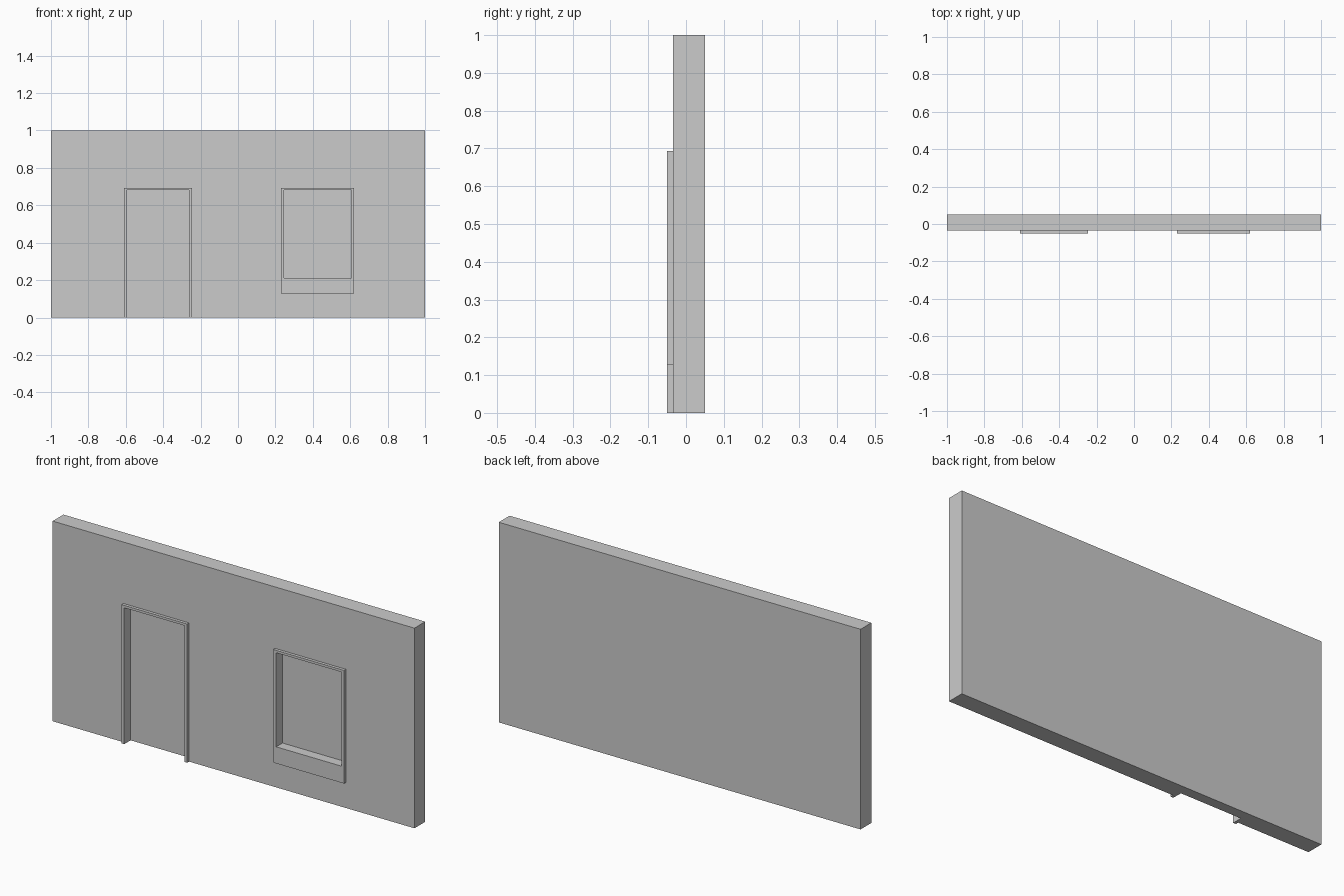
import bpy, bmesh

if "Cube" in bpy.data.objects:
    bpy.data.objects.remove(bpy.data.objects["Cube"])

WALL_FRONT, WALL_BACK = -0.035, 0.05
TRIM_FRONT, RECESS_Y = -0.05, 0.0


def extrude_outline(name, pts, y0, y1):
    """Extrude an x/z outline from y0 (front) to y1 (back)."""
    bm = bmesh.new()
    face = bm.faces.new([bm.verts.new((x, y0, z)) for x, z in pts])
    ext = bmesh.ops.extrude_face_region(bm, geom=[face], use_keep_orig=True)
    verts = [g for g in ext["geom"] if isinstance(g, bmesh.types.BMVert)]
    bmesh.ops.translate(bm, verts=verts, vec=(0, y1 - y0, 0))
    bmesh.ops.recalc_face_normals(bm, faces=bm.faces)
    mesh = bpy.data.meshes.new(name)
    bm.to_mesh(mesh)
    bm.free()
    obj = bpy.data.objects.new(name, mesh)
    bpy.context.collection.objects.link(obj)
    return obj


def rect(x0, x1, z0, z1):
    return [(x0, z0), (x1, z0), (x1, z1), (x0, z1)]


def cut(target, name, pts, y0, y1):
    """Subtract an extruded outline from the target."""
    cutter = extrude_outline(name, pts, y0, y1)
    cutter.hide_render = True
    cutter.display_type = 'WIRE'
    cutter.hide_set(True)
    mod = target.modifiers.new(name, 'BOOLEAN')
    mod.operation = 'DIFFERENCE'
    mod.solver = 'EXACT'
    mod.object = cutter


# Wall slab
wall = extrude_outline("wall", rect(-1, 1, 0, 1), WALL_FRONT, WALL_BACK)

# Door and window recesses
cut(wall, "door_cutter", rect(-0.594, -0.261, -0.1, 0.681), -0.1, RECESS_Y)
cut(wall, "window_cutter", rect(0.246, 0.606, 0.211, 0.681), -0.1, RECESS_Y)

# Door trim: U-shaped outline open at the floor
extrude_outline("door_trim", [
    (-0.609, 0), (-0.594, 0), (-0.594, 0.681), (-0.261, 0.681),
    (-0.261, 0), (-0.246, 0), (-0.246, 0.693), (-0.609, 0.693)],
    TRIM_FRONT, WALL_FRONT)

# Window trim: closed frame with a deeper bottom apron
trim = extrude_outline("window_trim", rect(0.23, 0.621, 0.128, 0.693),
                       TRIM_FRONT, WALL_FRONT)
cut(trim, "window_trim_cutter", rect(0.246, 0.606, 0.211, 0.681), -0.1, 0.1)
